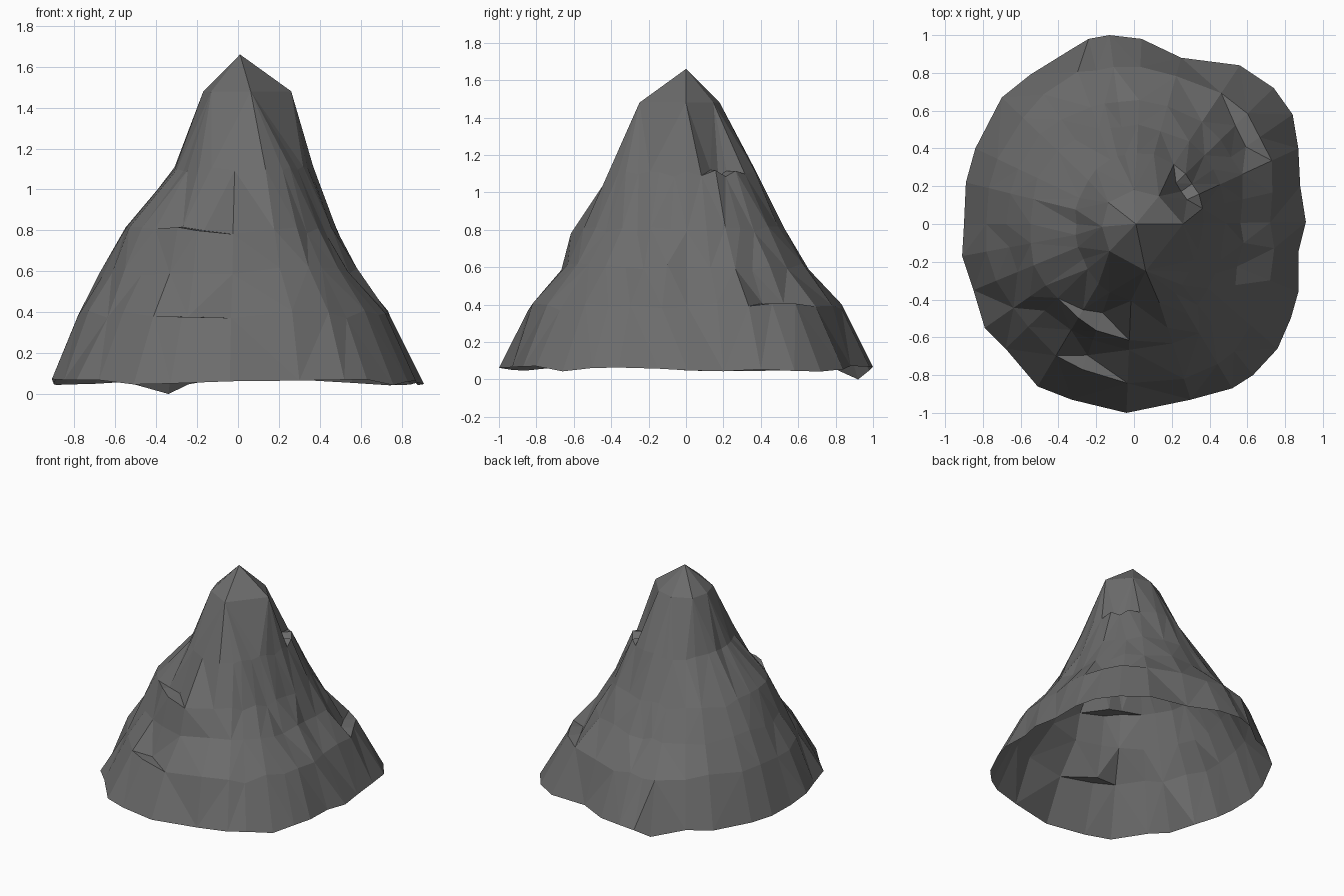
import bpy, bmesh, math, random

if "Cube" in bpy.data.objects:
    bpy.data.objects.remove(bpy.data.objects["Cube"])
random.seed(4)

# Foot outline seen from above, anticlockwise from +x
foot = [(.91, .01), (.88, .2), (.87, .4), (.84, .58), (.74, .72), (.56, .84), (.25, .88),
        (.04, .98), (-.13, 1.0), (-.24, .98), (-.34, .92), (-.55, .79), (-.7, .67),
        (-.84, .4), (-.89, .22), (-.9, 0), (-.91, -.17), (-.85, -.35), (-.79, -.55),
        (-.68, -.66), (-.51, -.86), (-.33, -.93), (-.04, -1.0), (.3, -.93), (.52, -.87),
        (.63, -.8), (.76, -.66), (.83, -.5), (.87, -.36), (.87, -.15)]
angles = [math.degrees(math.atan2(y, x)) % 360 for x, y in foot]

# Radii every 22.5 degrees, by height
rings = [
    (.39, [.73, .79, .84, .81, .84, .86, .82, .81, .79, .79, .79, .82, .85, .86, .84, .77]),
    (.60, [.57, .62, .65, .66, .66, .67, .68, .68, .68, .67, .66, .66, .66, .68, .66, .60]),
    (.80, [.48, .50, .52, .52, .52, .54, .56, .56, .56, .57, .57, .59, .62, .58, .53, .49]),
    (1.10, [.37, .38, .38, .38, .38, .36, .34, .32, .31, .32, .34, .38, .41, .44, .39, .37]),
    (1.48, [.26, .22, .20, .18, .18, .18, .18, .17, .17, .17, .19, .22, .25, .26, .20, .20]),
]
crown = [0, 48, 90, 140, 185, 228, 284]      # the few corners below the peak

# Broken ledges: ring height, first angle, last angle, step depth
ledges = [(.39, 245, 260, .08), (.39, 30, 50, .09), (.80, 230, 245, .05),
          (.80, 245, 260, .10), (1.10, 20, 46, .07)]


def radius_at(table, a):
    t = a / 22.5
    i = int(t)
    return table[i % 16] + (table[(i + 1) % 16] - table[i % 16]) * (t - i)


def inset(z, a):
    return sum(d for h, a0, a1, d in ledges if h == z and a0 < a < a1)


def snap(a):
    return min(crown, key=lambda c: abs((a - c + 180) % 360 - 180))


bm = bmesh.new()
n = len(foot)
rows = [[bm.verts.new((x, y, 0 if i == 10 else random.uniform(.04, .075)))
         for i, (x, y) in enumerate(foot)]]
for z, table in rings:
    top = z == rings[-1][0]
    outer, inner = [], []
    for a in angles:
        a = snap(a) if top else a
        r = radius_at(table, a) * (1 if top else random.uniform(.98, 1.015))
        h = z if top else z + random.uniform(-.02, .02)
        c, s = math.cos(math.radians(a)), math.sin(math.radians(a))
        outer.append(bm.verts.new((r * c, r * s, h)))
        r -= inset(z, a)
        inner.append(bm.verts.new((r * c, r * s, h)))
    rows += [outer, inner]

# Rock walls, ledge tops and the peak; the underside stays open
for low, high in zip(rows, rows[1:]):
    for i in range(n):
        j = (i + 1) % n
        bm.faces.new((low[i], low[j], high[j], high[i]))
peak = bm.verts.new((.01, 0, 1.66))
for i in range(n):
    bm.faces.new((rows[-1][i], rows[-1][(i + 1) % n], peak))
bmesh.ops.remove_doubles(bm, verts=bm.verts[:], dist=.002)
bmesh.ops.triangulate(bm, faces=[f for f in bm.faces if len(f.verts) > 3])

mesh = bpy.data.meshes.new("rock_mound")
bm.to_mesh(mesh)
bm.free()
rock = bpy.data.objects.new("rock_mound", mesh)
bpy.context.collection.objects.link(rock)

# Dark grey stone
mat = bpy.data.materials.new("stone")
mat.diffuse_color = (.15, .15, .15, 1)
mat.use_nodes = True
mat.node_tree.nodes["Principled BSDF"].inputs["Base Color"].default_value = mat.diffuse_color
mesh.materials.append(mat)
